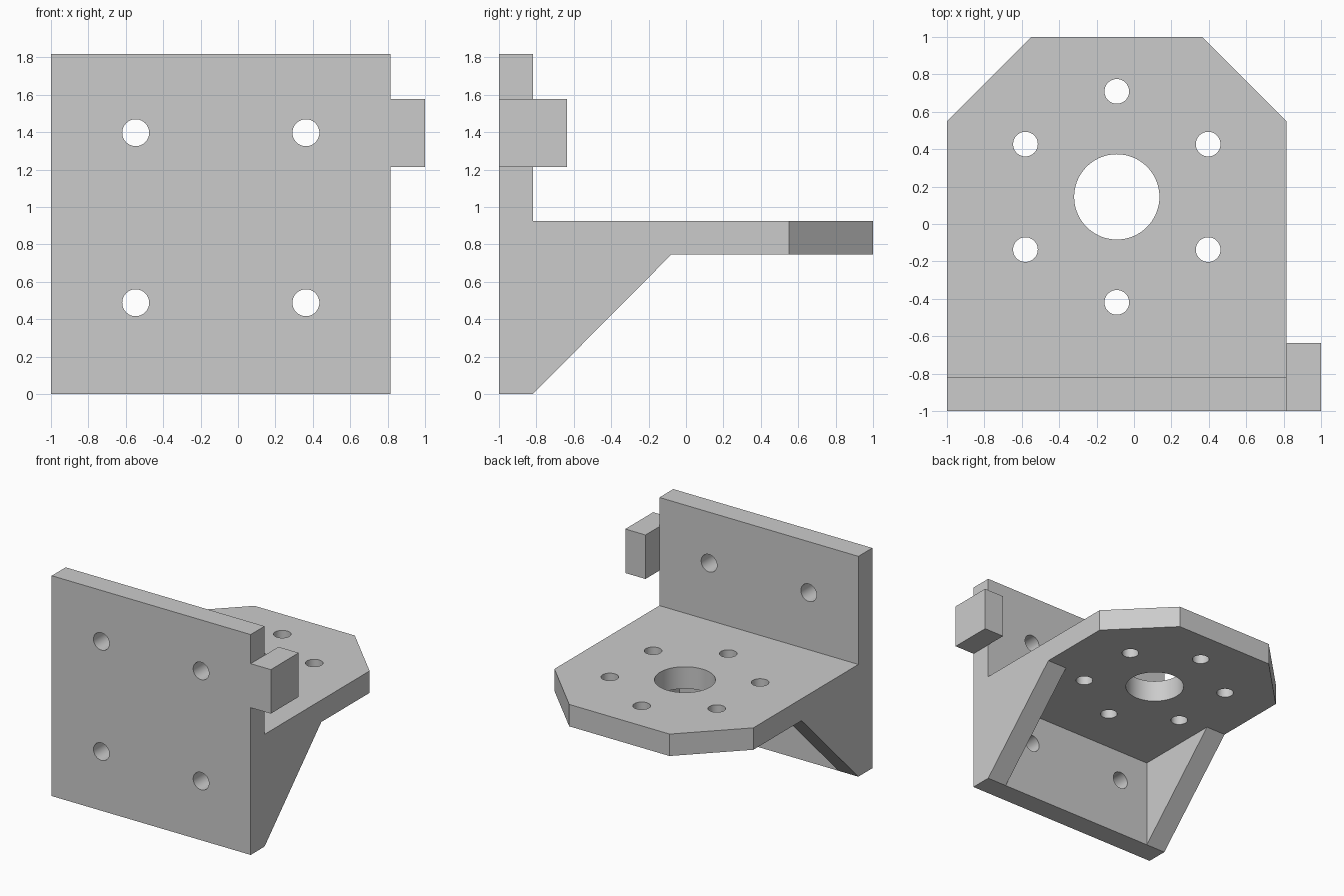
import bpy
import bmesh
import math
from mathutils import Matrix, Vector

cube = bpy.data.objects.get("Cube")
if cube:
    bpy.data.objects.remove(cube, do_unlink=True)

grey = bpy.data.materials.new("plain grey")
grey.use_nodes = True
colour = (0.6, 0.6, 0.6, 1)
grey.diffuse_color = colour
grey.node_tree.nodes["Principled BSDF"].inputs["Base Color"].default_value = colour

# Main dimensions
LEFT, RIGHT = -1.0, 0.816
FRONT, BACK = -1.0, 1.0
THICK = 0.181
PLATE_BACK = FRONT + THICK
HEIGHT = 1.818
SHELF_LOW, SHELF_TOP = 0.745, 0.926
MID_X = (LEFT + RIGHT) / 2


def add_object(name, bm):
    bmesh.ops.recalc_face_normals(bm, faces=bm.faces)
    mesh = bpy.data.meshes.new(name)
    bm.to_mesh(mesh)
    bm.free()
    mesh.materials.append(grey)
    obj = bpy.data.objects.new(name, mesh)
    bpy.context.collection.objects.link(obj)
    return obj


def prism(name, points, direction):
    """Extrude a closed outline along a direction."""
    bm = bmesh.new()
    face = bm.faces.new([bm.verts.new(p) for p in points])
    new = bmesh.ops.extrude_face_region(bm, geom=[face])["geom"]
    verts = [g for g in new if isinstance(g, bmesh.types.BMVert)]
    bmesh.ops.translate(bm, verts=verts, vec=Vector(direction))
    return add_object(name, bm)


def box(name, x0, x1, y0, y1, z0, z1):
    outline = [(x0, y0, z0), (x1, y0, z0), (x1, y1, z0), (x0, y1, z0)]
    return prism(name, outline, (0, 0, z1 - z0))


def drill(name, centre, radius, axis, sides=48):
    bm = bmesh.new()
    turn = Matrix.Rotation(math.pi / 2, 4, 'X') if axis == 'Y' else Matrix()
    bmesh.ops.create_cone(bm, cap_ends=True, segments=sides, radius1=radius, radius2=radius,
                          depth=0.5, matrix=Matrix.Translation(centre) @ turn)
    obj = add_object(name, bm)
    obj.hide_render = True
    return obj


def combine(target, other, operation):
    mod = target.modifiers.new(operation.lower(), 'BOOLEAN')
    mod.operation = operation
    mod.solver = 'EXACT'
    mod.object = other
    bpy.context.view_layer.objects.active = target
    bpy.ops.object.modifier_apply(modifier=mod.name)
    bpy.data.objects.remove(other, do_unlink=True)


# Upright mounting plate
bracket = box("mounting_bracket", LEFT, RIGHT, FRONT, PLATE_BACK, 0, HEIGHT)

# Shelf with two clipped rear corners
CLIP = 0.45
shelf = prism("shelf", [(LEFT, FRONT + 0.05, SHELF_LOW), (RIGHT, FRONT + 0.05, SHELF_LOW),
                        (RIGHT, BACK - CLIP, SHELF_LOW), (RIGHT - CLIP, BACK, SHELF_LOW),
                        (LEFT + CLIP, BACK, SHELF_LOW), (LEFT, BACK - CLIP, SHELF_LOW)],
              (0, 0, SHELF_TOP - SHELF_LOW))
combine(bracket, shelf, 'UNION')

# Triangular gussets under both sides of the shelf
reach = PLATE_BACK + 0.74
for name, x in (("right_gusset", LEFT), ("left_gusset", RIGHT - THICK)):
    gusset = prism(name, [(x, PLATE_BACK, 0), (x, reach, SHELF_LOW), (x, PLATE_BACK, SHELF_LOW)],
                   (THICK, 0, 0))
    combine(bracket, gusset, 'UNION')

# Side tab
tab = box("side_tab", RIGHT, 1.0, FRONT, -0.637, 1.215, 1.578)
combine(bracket, tab, 'UNION')

# Four screw holes through the plate
for x in (MID_X - 0.455, MID_X + 0.455):
    for z in (0.488, 1.397):
        combine(bracket, drill("screw_cutter", (x, FRONT, z), 0.072, 'Y'), 'DIFFERENCE')

# Central bore and ring of six holes through the shelf
hub = Vector((MID_X, 0.145, (SHELF_LOW + SHELF_TOP) / 2))
combine(bracket, drill("bore_cutter", hub, 0.228, 'Z', 72), 'DIFFERENCE')
for i in range(6):
    a = math.radians(90 + 60 * i)
    spot = hub + Vector((math.cos(a), math.sin(a), 0)) * 0.564
    combine(bracket, drill("ring_cutter", spot, 0.066, 'Z'), 'DIFFERENCE')

# Merge coplanar faces and smooth only the hole walls
bm = bmesh.new()
bm.from_mesh(bracket.data)
bmesh.ops.remove_doubles(bm, verts=bm.verts, dist=0.0001)
bmesh.ops.dissolve_limit(bm, angle_limit=math.radians(0.5), verts=bm.verts, edges=bm.edges)
bm.to_mesh(bracket.data)
bm.free()
bpy.ops.object.select_all(action='DESELECT')
bracket.select_set(True)
bpy.context.view_layer.objects.active = bracket
bpy.ops.object.shade_smooth_by_angle(angle=math.radians(30))
